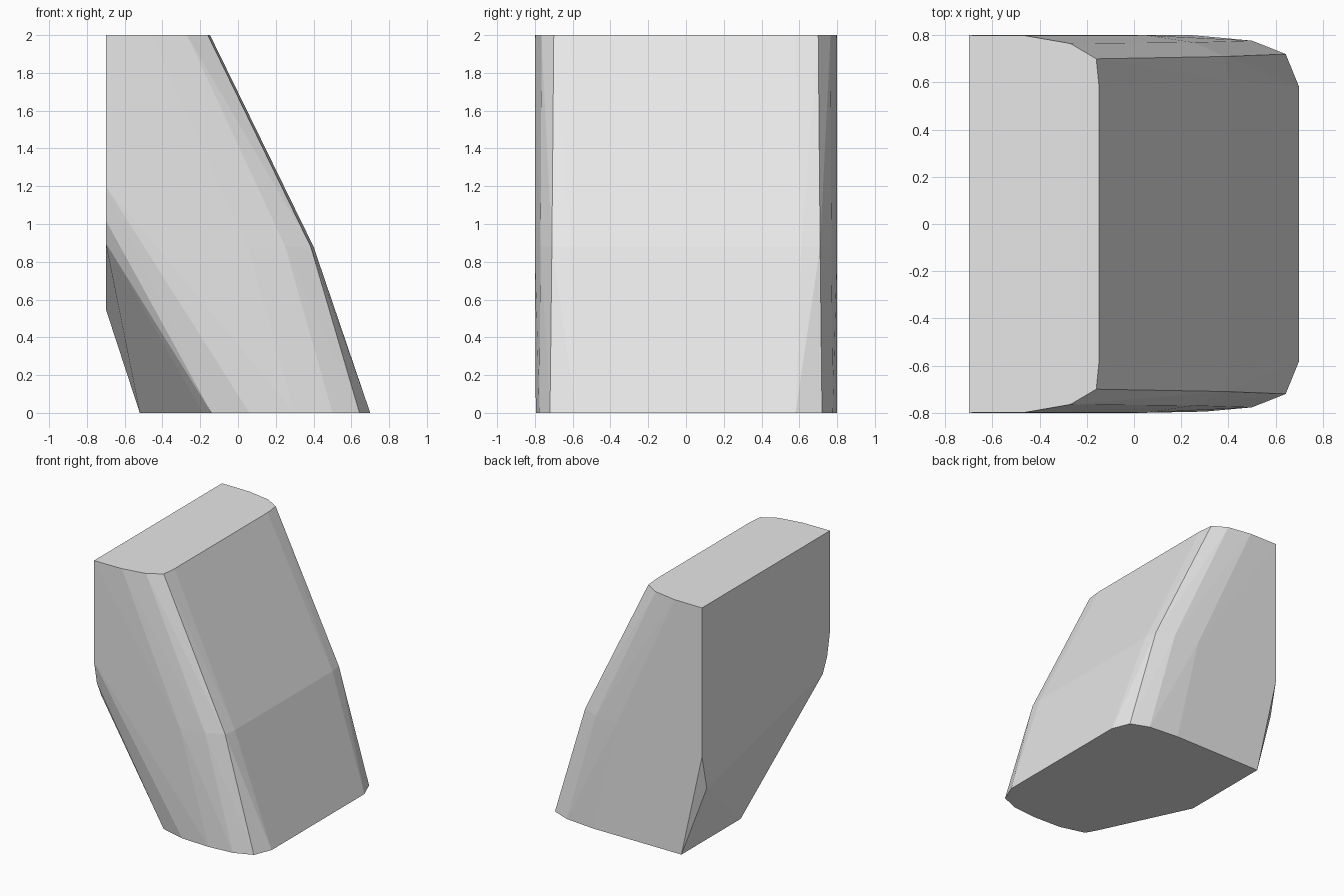
import bpy
import bmesh

if "Cube" in bpy.data.objects:
    bpy.data.objects.remove(bpy.data.objects["Cube"])

# Matt grey used over the whole block
grey = bpy.data.materials.new("light_grey")
grey.diffuse_color = (0.8, 0.8, 0.8, 1.0)
grey.use_nodes = True
grey.node_tree.nodes["Principled BSDF"].inputs["Base Color"].default_value = grey.diffuse_color


def mirrored(z, outline):
    """Points of a level outline, repeated on both sides."""
    return [(x, s * y, z) for x, y in outline for s in (1, -1)]


# Flat top with rounded right corners
points = mirrored(2.0, [(-0.7, 0.8), (-0.46, 0.798), (-0.27, 0.765),
                        (-0.16, 0.7), (-0.148, 0.58)])

# Bend in the sloping right side
points += mirrored(0.88, [(0.05, 0.8), (0.25, 0.77), (0.385, 0.71), (0.4, 0.61)])

# Rounded right end of the base, and its back and front edges
points += mirrored(0.0, [(0.5, 0.777), (0.643, 0.72), (0.7, 0.58)])
points += [(-0.52, 0.8, 0), (0.25, 0.8, 0),
           (0.3, -0.795, 0), (0.06, -0.785, 0)]

# Slanted undercut on the lower left, with a rounded front edge
points += [(-0.14, -0.73, 0), (-0.185, -0.65, 0), (-0.52, 0.06, 0),
           (-0.7, -0.8, 1.2), (-0.7, -0.765, 1.02), (-0.7, -0.71, 0.9),
           (-0.7, 0.74, 0.55), (-0.7, 0.8, 0.82)]

# Wrap the outlines in one convex, faceted solid
bm = bmesh.new()
for p in points:
    bm.verts.new(p)
result = bmesh.ops.convex_hull(bm, input=bm.verts[:])
loose = [v for v in bm.verts if not v.link_faces]
bmesh.ops.delete(bm, geom=loose, context='VERTS')
bmesh.ops.dissolve_limit(bm, angle_limit=0.01, verts=bm.verts[:], edges=bm.edges[:])
bmesh.ops.recalc_face_normals(bm, faces=bm.faces[:])

mesh = bpy.data.meshes.new("slanted_block")
bm.to_mesh(mesh)
bm.free()
mesh.materials.append(grey)
block = bpy.data.objects.new("slanted_block", mesh)
bpy.context.collection.objects.link(block)
